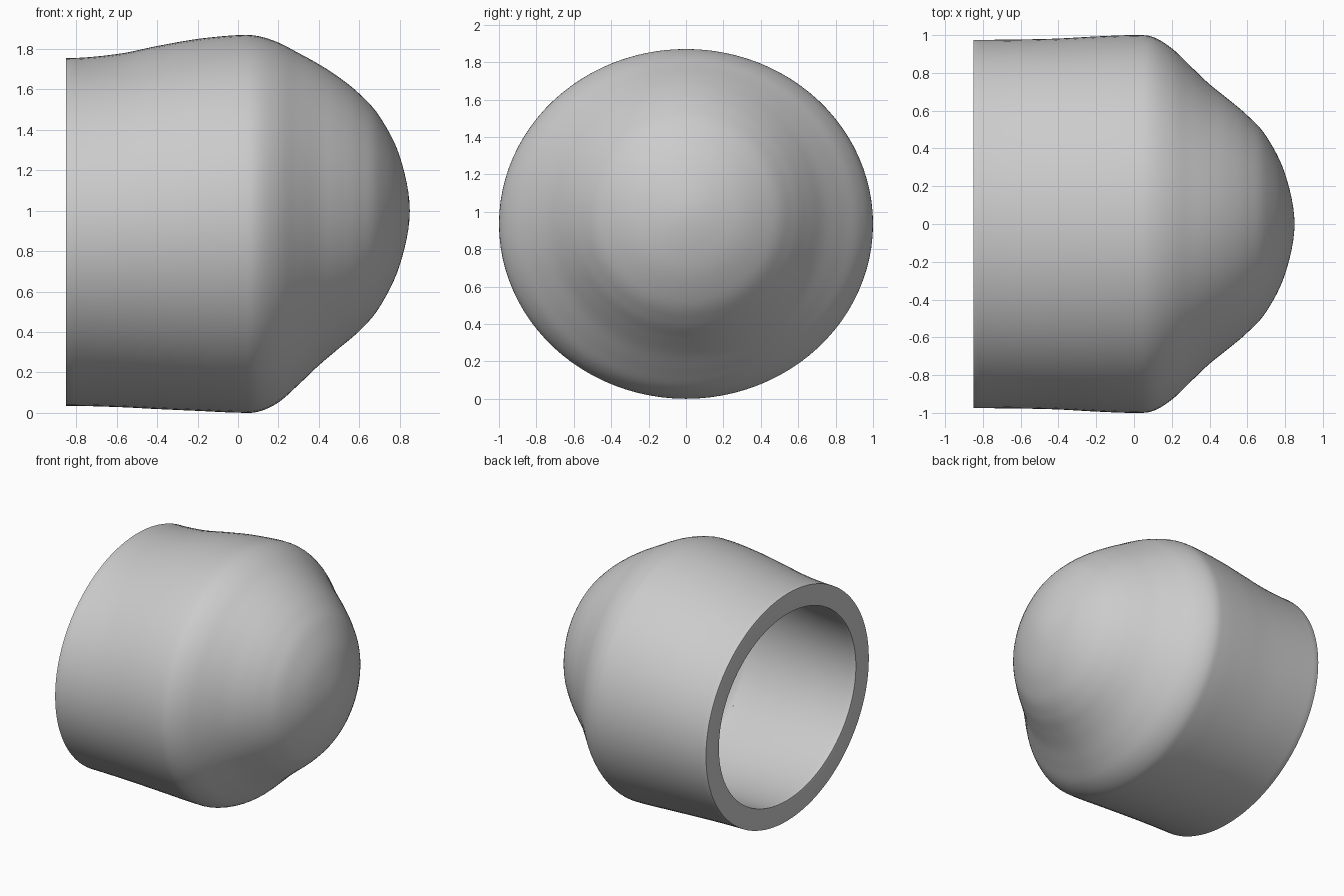
import bpy
import bmesh
import math
from mathutils import Vector

cube = bpy.data.objects.get("Cube")
if cube:
    bpy.data.objects.remove(cube, do_unlink=True)

SIDES, STEPS, WALL = 96, 6, 0.155

# Cross-sections along x: position, centre height, half height, half width
sections = [Vector(s) for s in (
    (-0.85, 0.895, 0.86, 0.975), (-0.6, 0.902, 0.873, 0.977),
    (-0.4, 0.917, 0.898, 0.982), (-0.2, 0.93, 0.92, 0.993),
    (0, 0.935, 0.934, 1), (0.1, 0.935, 0.929, 0.99),
    (0.2, 0.942, 0.89, 0.93), (0.3, 0.96, 0.82, 0.835),
    (0.4, 0.98, 0.745, 0.74), (0.5, 0.99, 0.67, 0.66),
    (0.6, 0.992, 0.587, 0.575), (0.7, 0.995, 0.472, 0.465),
    (0.8, 1, 0.27, 0.265), (0.85, 1, 0, 0))]


def smooth_path(points):
    """Catmull-Rom path, level at the open rim and rounded at the nose."""
    before, after = points[1].copy(), points[-2].copy()
    before.x = 2 * points[0].x - before.x
    after.z, after.w = -after.z, -after.w
    p = [before, *points, after]
    path = []
    for a, b, c, d in zip(p, p[1:], p[2:], p[3:]):
        for k in range(STEPS):
            t = k / STEPS
            path.append((2 * b + (c - a) * t + (2 * a - 5 * b + 4 * c - d) * t**2
                         + (3 * b - a - 3 * c + d) * t**3) / 2)
    return path


# Outer skin: oval rings joined into a dome closed at the nose
bm = bmesh.new()
angles = [2 * math.pi * i / SIDES for i in range(SIDES)]
rings = [[bm.verts.new((s.x, s.w * math.cos(a), s.y + s.z * math.sin(a)))
          for a in angles] for s in smooth_path(sections)]
for low, high in zip(rings, rings[1:]):
    for i in range(SIDES):
        j = (i + 1) % SIDES
        bm.faces.new((low[i], low[j], high[j], high[i]))
tip = bm.verts.new((sections[-1].x, 0, sections[-1].y))
for i in range(SIDES):
    bm.faces.new((rings[-1][i], rings[-1][(i + 1) % SIDES], tip))

mesh = bpy.data.meshes.new("domed_cap")
bm.to_mesh(mesh)
bm.free()
cap = bpy.data.objects.new("domed_cap", mesh)
bpy.context.collection.objects.link(cap)

# Plain grey material
grey = bpy.data.materials.new("plain_grey")
grey.use_nodes = True
grey.diffuse_color = (0.6, 0.6, 0.6, 1)
grey.node_tree.nodes["Principled BSDF"].inputs["Base Color"].default_value = grey.diffuse_color
mesh.materials.append(grey)

# Hollow wall and softened rim
wall = cap.modifiers.new("wall", 'SOLIDIFY')
wall.thickness = WALL
wall.offset = -1
rim = cap.modifiers.new("rim", 'BEVEL')
rim.width = 0.01
rim.segments = 2
rim.limit_method = 'ANGLE'
rim.angle_limit = math.radians(50)

bpy.context.view_layer.objects.active = cap
cap.select_set(True)
bpy.ops.object.shade_smooth_by_angle(angle=math.radians(40))
